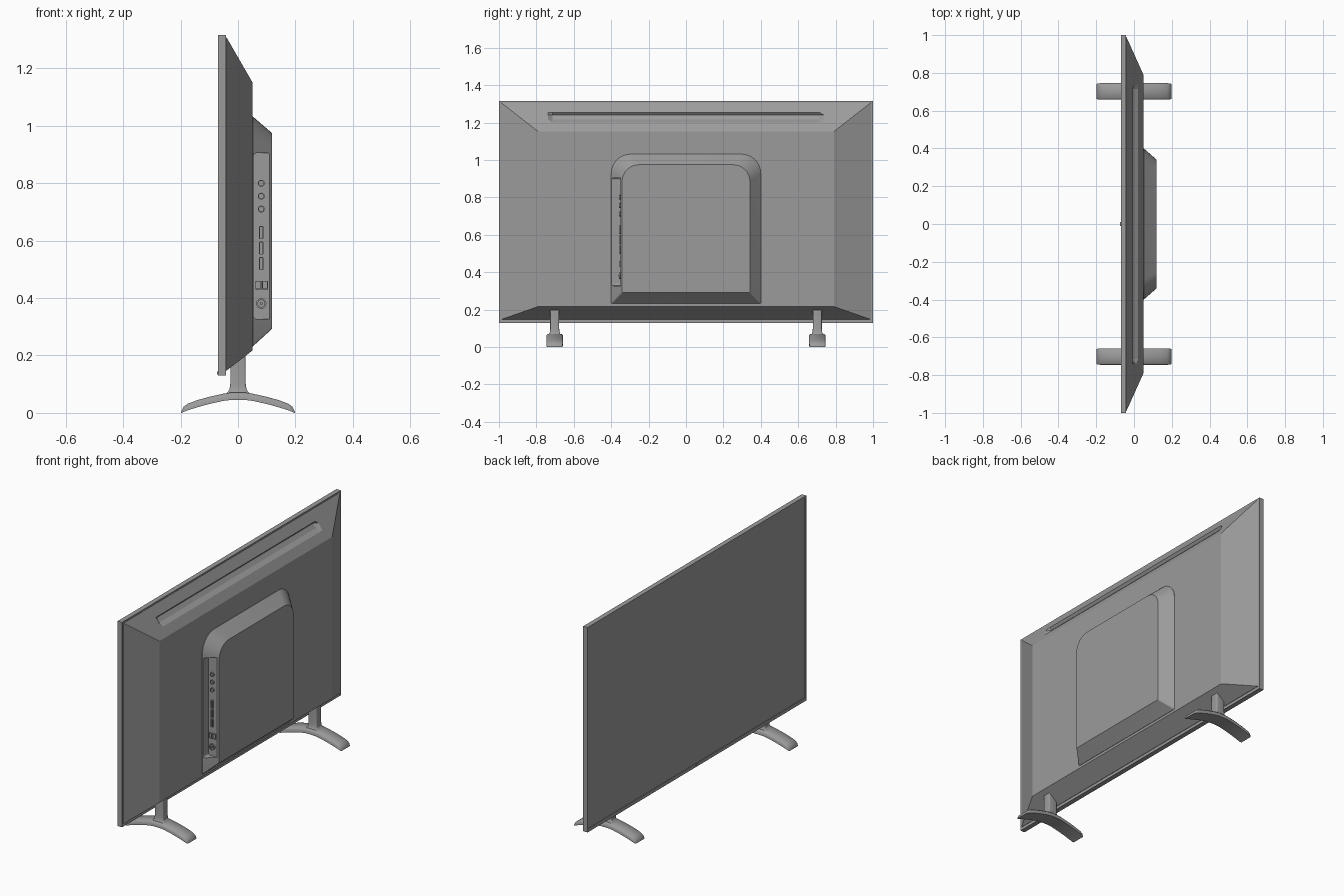
import bpy, bmesh, math

if "Cube" in bpy.data.objects:
    bpy.data.objects.remove(bpy.data.objects["Cube"])

# Dark grey plastic shared by all parts
plastic = bpy.data.materials.new("dark_plastic")
plastic.diffuse_color = (0.33, 0.33, 0.33, 1)
plastic.use_nodes = True
plastic.node_tree.nodes["Principled BSDF"].inputs["Base Color"].default_value = plastic.diffuse_color


def loft(name, rings, smooth=None):
    """Skin a list of equal-length point rings and cap both ends."""
    bm = bmesh.new()
    vs = [[bm.verts.new(p) for p in ring] for ring in rings]
    n = len(vs[0])
    for a, b in zip(vs, vs[1:]):
        for i in range(n):
            j = (i + 1) % n
            bm.faces.new((a[i], a[j], b[j], b[i]))
    bm.faces.new(vs[0])
    bm.faces.new(vs[-1])
    bmesh.ops.recalc_face_normals(bm, faces=bm.faces)
    mesh = bpy.data.meshes.new(name)
    bm.to_mesh(mesh)
    bm.free()
    mesh.materials.append(plastic)
    ob = bpy.data.objects.new(name, mesh)
    bpy.context.collection.objects.link(ob)
    if smooth:
        bpy.ops.object.select_all(action='DESELECT')
        ob.select_set(True)
        bpy.context.view_layer.objects.active = ob
        bpy.ops.object.shade_smooth_by_angle(angle=math.radians(smooth))
    return ob


def rounded(u0, u1, v0, v1, r_bottom=0.0, r_top=0.0, seg=8):
    """2D rectangle with separate bottom and top corner radii."""
    pts = []
    corners = ((u1, v1, -1, -1, r_top, 0), (u0, v1, 1, -1, r_top, 90),
               (u0, v0, 1, 1, r_bottom, 180), (u1, v0, -1, 1, r_bottom, 270))
    for u, v, su, sv, r, start in corners:
        if r == 0:
            pts.append((u, v))
            continue
        for k in range(seg + 1):
            a = math.radians(start + 90 * k / seg)
            pts.append((u + su * r + r * math.cos(a), v + sv * r + r * math.sin(a)))
    return pts


def at_x(x, pts):
    return [(x, u, v) for u, v in pts]


def at_y(y, pts):
    return [(u, y, v) for u, v in pts]


def carve(ob, cutter):
    mod = ob.modifiers.new("cut", 'BOOLEAN')
    mod.operation = 'DIFFERENCE'
    mod.solver = 'EXACT'
    mod.object = cutter
    bpy.context.view_layer.objects.active = ob
    bpy.ops.object.modifier_apply(modifier=mod.name)
    bpy.data.objects.remove(cutter)


# Screen panel with a thin raised bezel
outer = rounded(-1, 1, 0.13, 1.316)
glass = rounded(-0.99, 0.99, 0.15, 1.307)
loft("screen_panel", [at_x(-0.042, outer), at_x(-0.07, outer),
                      at_x(-0.07, glass), at_x(-0.067, glass)])

# Tapered back shell with the long vent recess in its upper slope
shell = loft("back_shell", [at_x(-0.045, rounded(-0.99, 0.99, 0.147, 1.308)),
                            at_x(-0.040, rounded(-0.99, 0.99, 0.147, 1.308)),
                            at_x(0.05, rounded(-0.79, 0.79, 0.217, 1.152))])
vent = [(-0.0065, 1.257), (-0.02, 1.24), (-0.003, 1.217), (0.023, 1.2), (0.045, 1.26)]
shallow = [(-0.0065, 1.257), (0.003, 1.24), (0.015, 1.217), (0.024, 1.2), (0.045, 1.26)]
carve(shell, loft("vent_cutter", [at_y(-0.742, shallow), at_y(-0.715, vent),
                                  at_y(0.715, vent), at_y(0.742, shallow)]))

# Electronics housing with rounded top corners and a side notch for the sockets
base = rounded(-0.4, 0.4, 0.232, 1.032, 0.006, 0.105)
housing = loft("electronics_housing", [
    at_x(0.045, base), at_x(0.052, base),
    at_x(0.118, rounded(-0.342, 0.342, 0.292, 0.975, 0.006, 0.09))], smooth=30)
notch = rounded(0.054, 0.135, 0.327, 0.905, 0.012, 0.012, 4)
carve(housing, loft("notch_cutter", [at_y(-0.45, notch), at_y(-0.349, notch)]))


# Sockets: raised rims with sunken centres
def socket(name, x, z, w, h, r, rim):
    out = rounded(x - w, x + w, z - h, z + h, r, r, 5)
    k = max(r - rim, 0.0005)
    inn = rounded(x - w + rim, x + w - rim, z - h + rim, z + h - rim, k, k, 5)
    loft(name, [at_y(-0.345, out), at_y(-0.357, out),
                at_y(-0.357, inn), at_y(-0.351, inn)], smooth=35)


for i in range(3):
    socket(f"audio_socket_{i + 1}", 0.081, 0.8 - 0.045 * i, 0.012, 0.012, 0.0118, 0.004)
    socket(f"video_slot_{i + 1}", 0.081, 0.628 - 0.054 * i, 0.007, 0.023, 0.002, 0.003)
for i, x in enumerate((0.071, 0.094)):
    socket(f"square_socket_{i + 1}", x, 0.445, 0.0105, 0.015, 0.001, 0.003)
socket("aerial_socket", 0.081, 0.381, 0.018, 0.018, 0.0178, 0.006)
pin = rounded(0.076, 0.086, 0.376, 0.386, 0.0049, 0.0049, 4)
loft("aerial_pin", [at_y(-0.349, pin), at_y(-0.36, pin)], smooth=35)

# Small remote sensor on the lower bezel
sensor = rounded(-0.01, 0.01, 0.134, 0.144)
loft("remote_sensor", [at_x(-0.068, sensor), at_x(-0.073, sensor)])

# Two arched feet with flared posts
half = [(0.198, 0.0, 0.004, 0.039), (0.19, 0.003, 0.021, 0.0425),
        (0.175, 0.009, 0.032, 0.0435), (0.14, 0.02, 0.045, 0.0435),
        (0.1, 0.031, 0.056, 0.0435), (0.05, 0.042, 0.067, 0.0435),
        (0.025, 0.045, 0.071, 0.0435)]
stations = [(-x, b, t, w) for x, b, t, w in half] + half[::-1]
post = [(0.055, 0.036, 0.058), (0.038, 0.03, 0.07), (0.03, 0.026, 0.08),
        (0.027, 0.024, 0.1), (0.026, 0.024, 0.2)]
for side, y in (("left", -0.702), ("right", 0.702)):
    rings = []
    for x, b, t, w in stations:
        c = 0.3 * (t - b)
        rings.append([(x, y - w, b), (x, y + w, b), (x, y + w, t - c),
                      (x, y + w - c, t), (x, y - w + c, t), (x, y - w, t - c)])
    loft(f"{side}_foot", rings, smooth=55)
    loft(f"{side}_post", [[(u, v, z) for u, v in rounded(-hx, hx, y - hy, y + hy, 0.006, 0.006, 3)]
                          for hx, hy, z in post], smooth=30)
